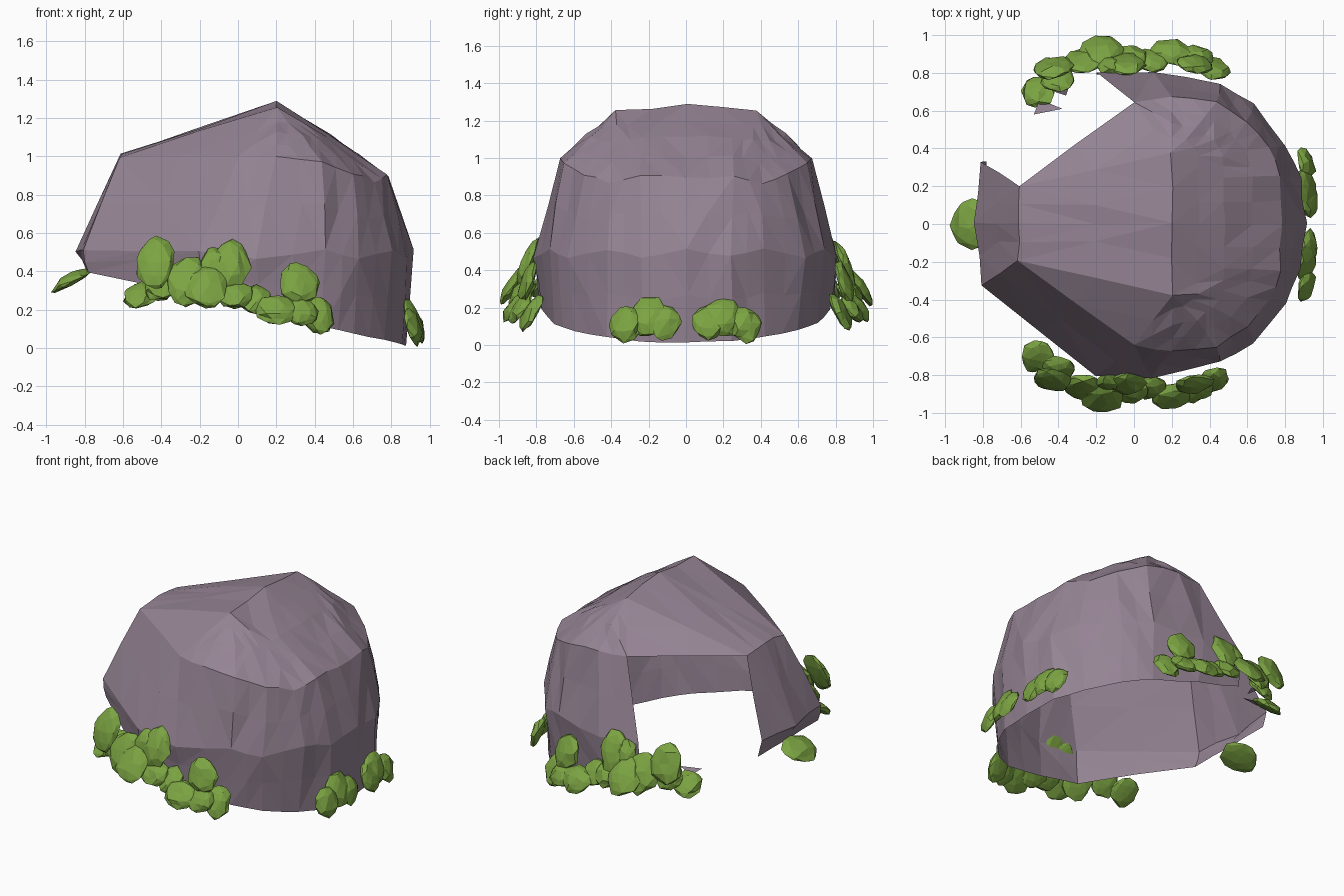
import bpy, bmesh, math, random
from mathutils import Vector, Matrix

if "Cube" in bpy.data.objects:
    bpy.data.objects.remove(bpy.data.objects["Cube"])

random.seed(4)


def material(name, rgb):
    m = bpy.data.materials.new(name)
    m.diffuse_color = (*rgb, 1)
    m.use_nodes = True
    m.node_tree.nodes["Principled BSDF"].inputs["Base Color"].default_value = m.diffuse_color
    return m


rock = material("mauve stone", (0.30, 0.23, 0.295))
green = material("moss green", (0.20, 0.37, 0.055))


def finish(bm, name, mat):
    me = bpy.data.meshes.new(name)
    bm.to_mesh(me)
    bm.free()
    me.materials.append(mat)
    ob = bpy.data.objects.new(name, me)
    bpy.context.collection.objects.link(ob)
    return ob


# Half outlines of the shell at four heights, from right (+x) to left (-x)
base = [(.88, 0), (.86, .24), (.76, .42), (.61, .60), (.44, .705), (.12, .77),
        (-.20, .79), (-.78, .33), (-.79, 0)]
middle = [(.91, 0), (.885, .24), (.80, .42), (.635, .635), (.46, .735), (.10, .81),
          (-.20, .80), (-.81, .33), (-.84, 0)]
shoulder = [(.78, 0, .9), (.775, .25, .9), (.715, .41, .87), (.6, .54, .91),
            (.43, .65, .98), (.2, .68, 1.0), (0, .645, 1.0),
            (-.61, .2, 1.0), (-.61, 0, 1.01)]
crown = [(.48, 0, 1.12), (.48, .24, 1.11), (.47, .36, 1.09), (.42, .44, 1.09),
         (.33, .51, 1.105), (.2, .53, 1.13)]
ridge = [(.2, 0, 1.285), (.2, .37, 1.25)]

# Hollow stone shell, open below and at the back left
bm = bmesh.new()


def face(side, *pts):
    vs = [bm.verts.new((p[0], p[1] * side, p[2])) for p in pts]
    bm.faces.new(vs if side < 0 else vs[::-1])


low = [(x, y, 0.01 + 0.23 * (0.9 - x)) for x, y in base]
mid = [(x, y, 0.47 if i % 2 and i < 6 else .51) for i, (x, y) in enumerate(middle)]
for side in (-1, 1):
    for i in range(8):
        if side > 0 and i == 6:
            continue                      # the missing wall
        for lower, upper in ((low, mid), (mid, shoulder)):
            face(side, lower[i + 1], lower[i], upper[i], upper[i + 1])
    for i in range(5):
        face(side, shoulder[i + 1], shoulder[i], crown[i], crown[i + 1])
        if i:
            face(side, crown[i + 1], crown[i], ridge[1])
    face(side, crown[1], crown[0], ridge[0], ridge[1])
    face(side, shoulder[6], shoulder[5], crown[5])
    face(side, shoulder[6], crown[5], ridge[1])
    face(side, shoulder[7], shoulder[6], ridge[1])
    face(side, shoulder[8], shoulder[7], ridge[1], ridge[0])
bmesh.ops.remove_doubles(bm, verts=bm.verts, dist=0.001)
bmesh.ops.triangulate(bm, faces=bm.faces)
bmesh.ops.subdivide_edges(bm, edges=bm.edges, cuts=1, use_grid_fill=True)
for v in bm.verts:                        # rough stone facets
    r = .004 if v.is_boundary else .008
    v.co += Vector([random.uniform(-r, r) for _ in range(3)])
    v.co.z = max(v.co.z, 0.005)
bmesh.ops.triangulate(bm, faces=bm.faces)
bmesh.ops.recalc_face_normals(bm, faces=bm.faces)
finish(bm, "stone_shell", rock)


# Moss: flattened lumps leaning outward from the wall
def lump(bm, x, y, z, wide, tall, tilt, heading):
    m = (Matrix.Translation((x, y, z)) @ Matrix.Rotation(heading, 4, 'Z')
         @ Matrix.Rotation(-tilt, 4, 'Y'))
    new = bmesh.ops.create_icosphere(bm, subdivisions=2, radius=1)["verts"]
    for v in new:
        p = v.co.normalized()
        p += Vector([random.uniform(-.12, .12) for _ in range(3)])
        thick = .045 if p.x > 0 else .02  # flatter on the wall side
        v.co = m @ Vector((p.x * thick, p.y * wide, p.z * tall))
        v.co.z = max(v.co.z, 0.0)


# x, distance out, height, half width, half height, lean
side_lumps = [(-.43, .82, .44, .105, .14, .35), (-.51, .70, .27, .09, .10, .95),
              (-.40, .76, .33, .09, .10, .6), (-.27, .86, .35, .11, .14, .45),
              (-.17, .91, .32, .11, .14, .65), (-.12, .83, .44, .08, .09, .4),
              (-.04, .84, .43, .10, .14, .35), (-.02, .88, .28, .10, .09, .65),
              (.09, .86, .25, .09, .09, .65), (.20, .91, .20, .11, .10, .7),
              (.32, .84, .33, .10, .12, .3), (.33, .88, .19, .09, .09, .6),
              (.42, .82, .17, .085, .11, .5)]
right_lumps = [(.905, .32, .11, .085, .10, .3), (.905, .20, .15, .10, .11, .35),
               (.92, .12, .12, .09, .10, .4)]
for side, word in ((-1, "front"), (1, "back")):
    bm = bmesh.new()
    for x, out, z, w, t, lean in side_lumps:
        lump(bm, x, out * side, z, w, t, lean,
             side * (math.pi / 2 - (x + .05) * .5))
    finish(bm, word + "_moss", green)
    bm = bmesh.new()
    for x, out, z, w, t, lean in right_lumps:
        lump(bm, x, out * side, z, w, t, lean, side * out * .8)
    finish(bm, "right_moss_" + word, green)

bm = bmesh.new()
lump(bm, -.865, 0, .35, .13, .115, 1.08, math.pi)
finish(bm, "left_moss", green)

# Small stone scrap left behind at the edge of the opening
bm = bmesh.new()
bm.faces.new([bm.verts.new(p) for p in ((-.53, .58, .34), (-.38, .61, .33), (-.50, .66, .32))])
bm.faces.new([bm.verts.new(p) for p in ((-.42, .70, .36), (-.34, .74, .33), (-.36, .68, .32))])
finish(bm, "stone_scrap", rock)
